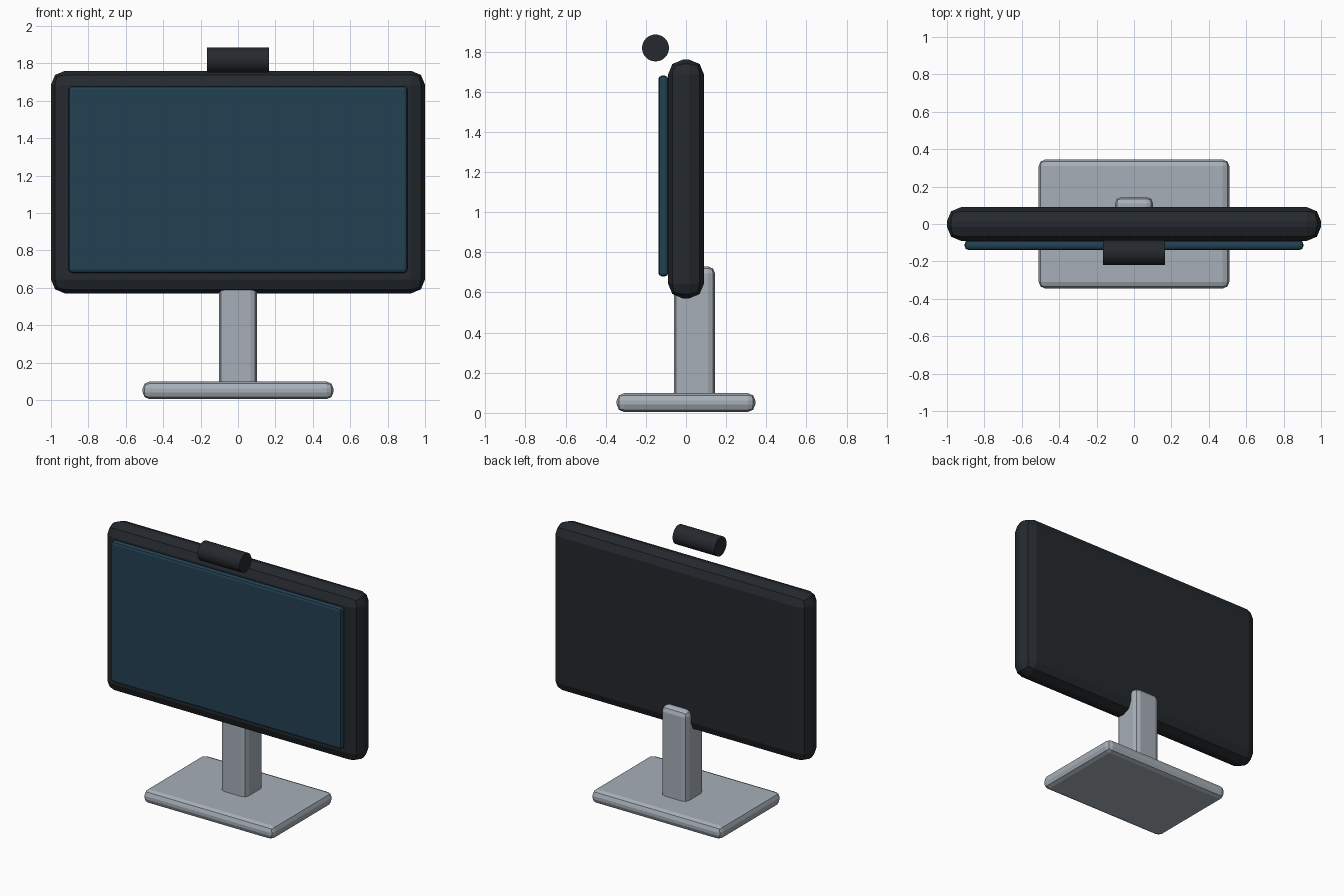
import bpy, math

if "Cube" in bpy.data.objects:
    bpy.data.objects.remove(bpy.data.objects["Cube"])

def material(name, color):
    m = bpy.data.materials.new(name)
    m.diffuse_color = (*color, 1)
    m.use_nodes = True
    m.node_tree.nodes["Principled BSDF"].inputs["Base Color"].default_value = m.diffuse_color
    return m

dark = material("dark_plastic", (0.018, 0.022, 0.027))
glass = material("screen_blue", (0.016, 0.052, 0.085))
metal = material("silver_metal", (0.39, 0.43, 0.48))

def box(name, lo, hi, bevel, mat):
    """Bevelled box spanning the corners lo to hi."""
    bpy.ops.mesh.primitive_cube_add(size=1, location=[(a + b) / 2 for a, b in zip(lo, hi)])
    o = bpy.context.object
    o.name = name
    o.scale = [b - a for a, b in zip(lo, hi)]
    bpy.ops.object.transform_apply(location=False, rotation=False, scale=True)
    mod = o.modifiers.new("bevel", 'BEVEL')
    mod.width = bevel
    mod.segments = 2
    o.data.materials.append(mat)
    return o

# Stand
box("base", (-0.51, -0.345, 0.005), (0.51, 0.345, 0.098), 0.036, metal)
box("neck", (-0.102, -0.06, 0.06), (0.102, 0.145, 0.73), 0.036, metal)

# Display
box("bezel", (-1, -0.09, 0.57), (1, 0.09, 1.76), 0.075, dark)
box("screen", (-0.905, -0.138, 0.68), (0.905, -0.088, 1.68), 0.018, glass)

# Webcam
bpy.ops.mesh.primitive_cylinder_add(vertices=32, radius=0.067, depth=0.33,
                                    location=(0, -0.152, 1.818), rotation=(0, math.pi / 2, 0))
cam = bpy.context.object
cam.name = "webcam"
cam.data.materials.append(dark)
bpy.ops.object.shade_smooth_by_angle(angle=math.radians(30))
